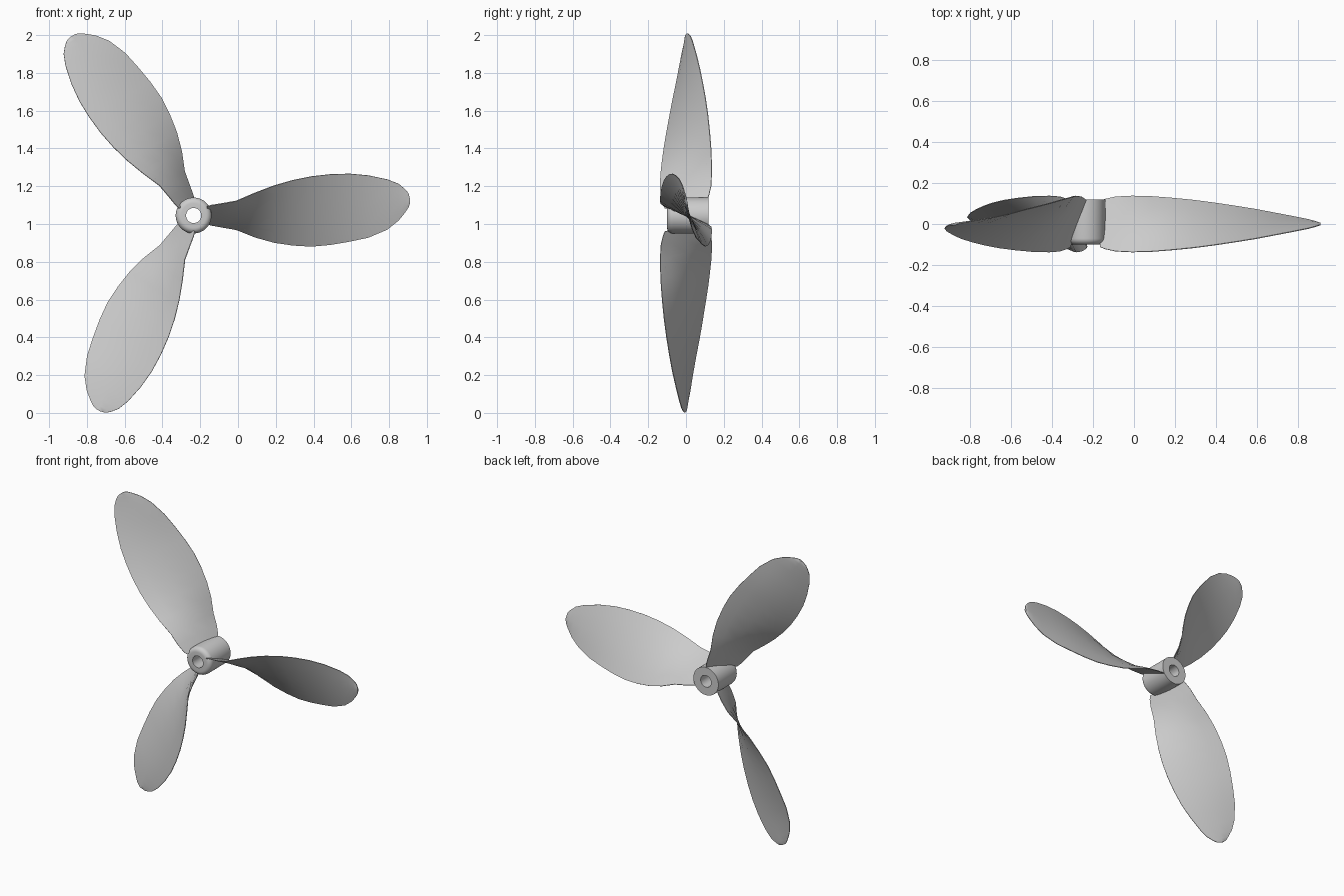
import bpy, bmesh, math
from mathutils import Matrix, Vector

if "Cube" in bpy.data.objects:
    bpy.data.objects.remove(bpy.data.objects["Cube"])

HUB = Vector((-0.235, 0, 1.045))


def finish(name, bm, angle):
    bmesh.ops.recalc_face_normals(bm, faces=bm.faces)
    mesh = bpy.data.meshes.new(name)
    bm.to_mesh(mesh)
    bm.free()
    ob = bpy.data.objects.new(name, mesh)
    ob.location = HUB
    bpy.context.collection.objects.link(ob)
    bpy.ops.object.select_all(action='DESELECT')
    ob.select_set(True)
    bpy.context.view_layer.objects.active = ob
    bpy.ops.object.shade_smooth_by_angle(angle=math.radians(angle))
    return ob


# Hub: bored cylinder with a rounded front rim, lathed about y
profile = [(0.04, 0.12), (0.04, -0.10), (0.065, -0.10)]
for i in range(1, 7):
    a = math.radians(15 * i)
    profile.append((0.065 + 0.03 * math.sin(a), -0.07 - 0.03 * math.cos(a)))
profile.append((0.095, 0.12))
bm = bmesh.new()
N = 48
rings = [[bm.verts.new((r * math.cos(2 * math.pi * k / N), y,
                        r * math.sin(2 * math.pi * k / N))) for k in range(N)]
         for r, y in profile]
for i, ring in enumerate(rings):
    nxt = rings[(i + 1) % len(rings)]
    for k in range(N):
        j = (k + 1) % N
        bm.faces.new((ring[k], ring[j], nxt[j], nxt[k]))
finish("hub", bm, 35)

# Blade stations: x, upper edge z, lower edge z, half depth in y
STATIONS = [
    (-0.165, 1.093, 1.000, 0.112), (-0.14, 1.100, 0.993, 0.122),
    (-0.09, 1.108, 0.984, 0.133), (-0.01, 1.122, 0.970, 0.137),
    (0.09, 1.165, 0.930, 0.134), (0.19, 1.203, 0.902, 0.126),
    (0.29, 1.232, 0.887, 0.116), (0.39, 1.252, 0.881, 0.103),
    (0.49, 1.263, 0.890, 0.088), (0.59, 1.266, 0.907, 0.072),
    (0.69, 1.257, 0.928, 0.053), (0.79, 1.236, 0.970, 0.034),
    (0.85, 1.213, 1.018, 0.022), (0.885, 1.184, 1.061, 0.012),
    (0.903, 1.162, 1.088, 0.006), (0.91, 1.135, 1.108, 0.002),
]
CHORD = (-1, -0.6, 0, 0.6, 1)


def blade(name, turn):
    bm = bmesh.new()
    loops = []
    for x, top, bottom, depth in STATIONS:
        mid = Vector((x, 0, (top + bottom) / 2)) - Vector((HUB.x, 0, HUB.z))
        half = Vector((0, -depth, (top - bottom) / 2))
        normal = Vector((0, -half.z, half.y)).normalized()
        side = [(s, 0.002 + 0.004 * (1 - s * s)) for s in CHORD]
        outline = side + [(s, -t) for s, t in reversed(side)]
        loops.append([bm.verts.new(mid + half * s + normal * t) for s, t in outline])
    n = len(loops[0])
    for a, b in zip(loops, loops[1:]):
        for k in range(n):
            j = (k + 1) % n
            bm.faces.new((a[k], a[j], b[j], b[k]))
    bm.faces.new(loops[0])
    bm.faces.new(loops[-1])
    bmesh.ops.transform(bm, matrix=Matrix.Rotation(-turn, 4, 'Y'), verts=bm.verts)
    finish(name, bm, 40)


# Three twisted blades around the hub
for i in range(3):
    blade(f"blade_{i + 1}", i * 2 * math.pi / 3)
